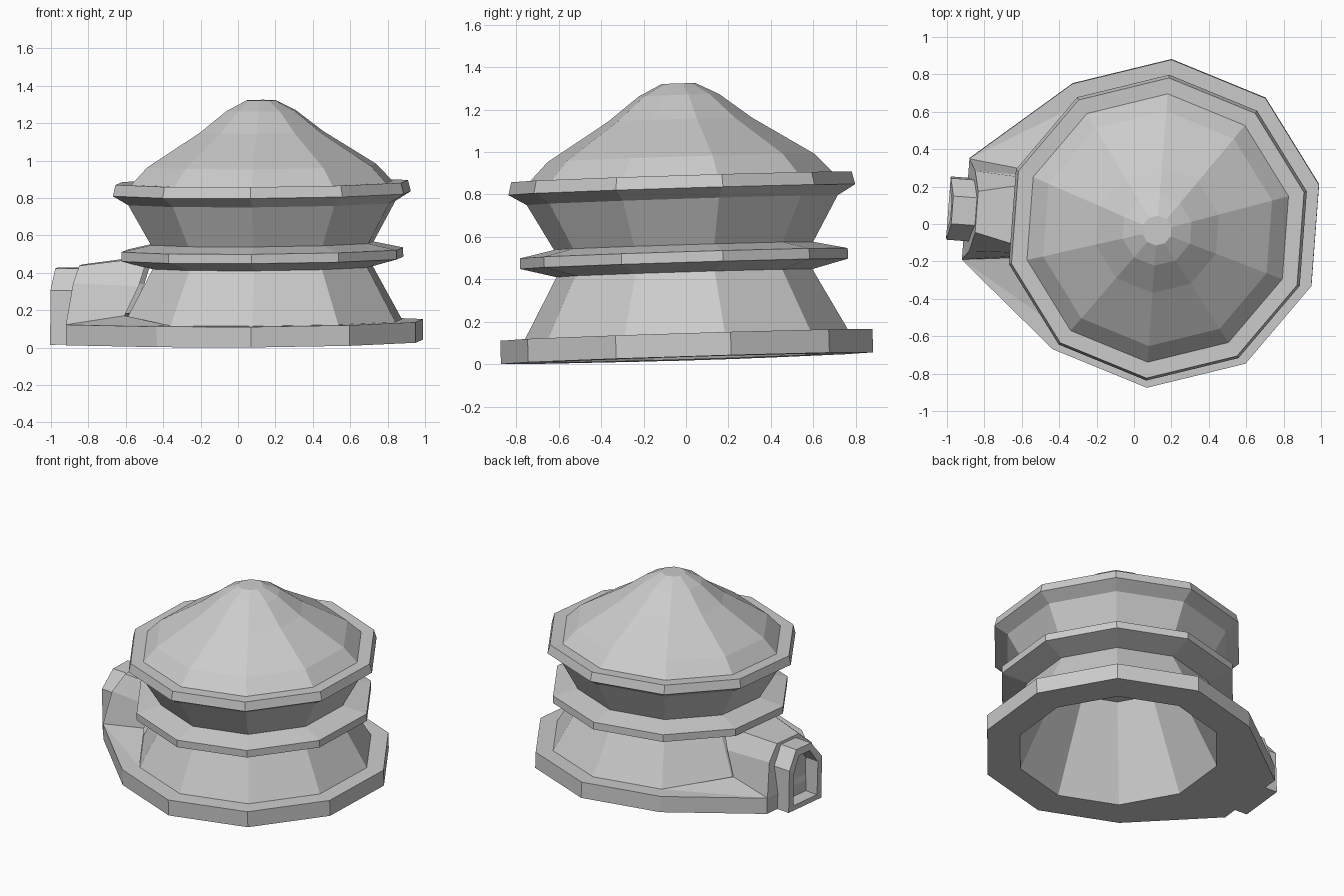
import bpy, bmesh
from math import cos, sin, radians
from mathutils import Matrix, Vector

if "Cube" in bpy.data.objects:
    bpy.data.objects.remove(bpy.data.objects["Cube"])

# Local frame: +x points to the doorway, z up the slightly leaning axis
TILT = Vector((0, 0, 1)).rotation_difference(Vector((-0.0095, -0.031, 1))).to_matrix().to_4x4()
PLACE = Matrix.Translation((0.135, 0.005, 0.028)) @ TILT @ Matrix.Rotation(radians(175.7), 4, 'Z')
N = 10


def finish(name, bm, normals=True):
    bmesh.ops.remove_doubles(bm, verts=bm.verts, dist=1e-5)
    if normals:
        bmesh.ops.recalc_face_normals(bm, faces=bm.faces)
    bm.transform(PLACE)
    me = bpy.data.meshes.new(name)
    bm.to_mesh(me)
    bm.free()
    ob = bpy.data.objects.new(name, me)
    bpy.context.collection.objects.link(ob)
    return ob


def revolve(name, profile, push=()):
    """Ten-sided lathe; rings listed in push are pulled out at the door side."""
    bm = bmesh.new()
    rings = []
    for i, (r, h) in enumerate(profile):
        if r == 0:
            rings.append([bm.verts.new((0, 0, h))] * N)
            continue
        ring = []
        for k in range(N):
            a = radians(18 + 36 * k)
            dx = 0.2 if i in push and k in (0, N - 1) else 0
            ring.append(bm.verts.new((r * cos(a) + dx, r * sin(a), h)))
        rings.append(ring)
    for a, b in zip(rings, rings[1:]):
        for k in range(N):
            j = (k + 1) % N
            bm.faces.new(list(dict.fromkeys((a[k], a[j], b[j], b[k]))))
    return finish(name, bm)


# Hollow foot slab with the lower tapering wall
revolve("base_and_lower_wall", [(0, 0.60), (0.38, 0.60), (0.66, 0), (0.88, 0), (0.88, 0.11),
                                (0.765, 0.11), (0.60, 0.41)], push=(3, 4))
# Projecting ledge around the waist
revolve("waist_ledge", [(0.60, 0.40), (0.775, 0.445), (0.775, 0.495), (0.61, 0.53)])
# Flaring upper wall and eave
revolve("upper_wall_and_eave", [(0.61, 0.525), (0.735, 0.745), (0.82, 0.795), (0.805, 0.855), (0.71, 0.852)])
# Conical roof
revolve("roof", [(0.72, 0.852), (0.63, 0.945), (0.34, 1.125), (0.19, 1.24), (0.08, 1.295), (0, 1.295)])

# Porch blending from the lower wall to the doorway, mirrored in y
front = [(1.037, 0.27, 0.11), (1.0, 0.215, 0.33), (0.975, 0.11, 0.42)]
back = [(0.725, 0.235, 0.155), (0.65, 0.21, 0.31), (0.60, 0.195, 0.465)]
toe = (0.45, 0.62, 0.111)
bm = bmesh.new()
for s in (1, -1):
    f = [bm.verts.new((x, y * s, z)) for x, y, z in front]
    b = [bm.verts.new((x, y * s, z)) for x, y, z in back]
    t = bm.verts.new((toe[0], toe[1] * s, toe[2]))
    for i in range(2):
        bm.faces.new((f[i], f[i + 1], b[i + 1], b[i]))
    bm.faces.new((f[0], b[0], t))
    if s == 1:
        f1, b1 = f, b
bm.faces.new((f1[2], f[2], b[2], b1[2]))
bm.faces.new(f1 + f[::-1])
finish("porch", bm)


# Doorway: arched surround with a recessed panel
def arch(bm, x, w, z0, shoulder, top):
    pts = [(w, z0), (w, shoulder), (w * 0.45, top), (-w * 0.45, top), (-w, shoulder), (-w, z0)]
    return [bm.verts.new((x - max(0, z - 0.27) * 0.18, y, z)) for y, z in pts]


bm = bmesh.new()
loops = [arch(bm, 0.93, 0.165, 0, 0.29, 0.405), arch(bm, 1.13, 0.165, 0, 0.29, 0.405),
         arch(bm, 1.13, 0.12, 0.035, 0.265, 0.36), arch(bm, 1.03, 0.12, 0.035, 0.265, 0.36)]
for a, b in zip(loops, loops[1:]):
    for k in range(6):
        j = (k + 1) % 6
        bm.faces.new((a[k], a[j], b[j], b[k]))
bm.faces.new(loops[-1])
bm.faces.new(loops[0][::-1])
finish("doorway", bm)
